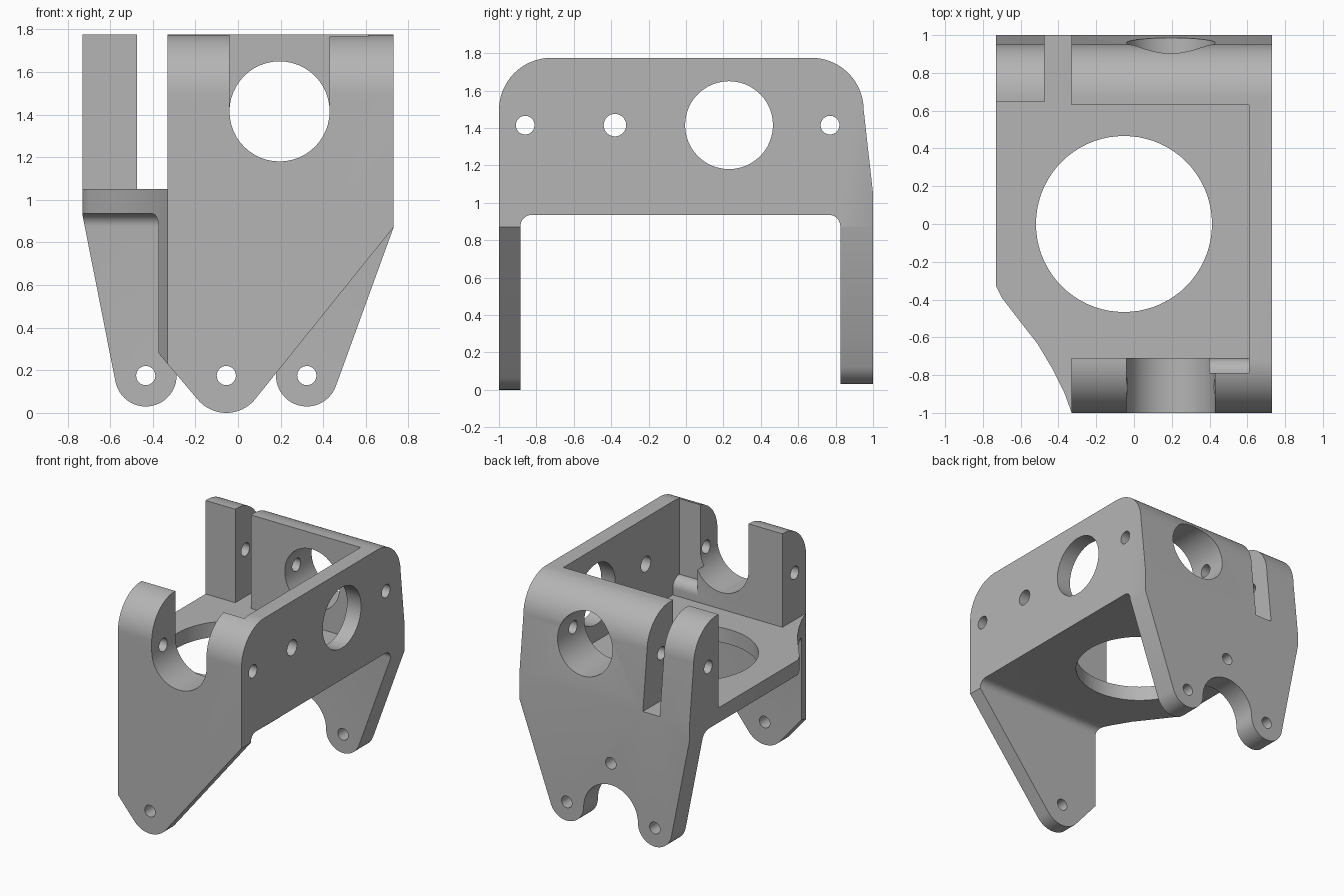
import bpy, bmesh
from math import sin, cos, pi, acos, atan2, hypot, radians
from mathutils import Vector

cube = bpy.data.objects.get("Cube")
if cube:
    bpy.data.objects.remove(cube, do_unlink=True)

grey = bpy.data.materials.new("machined_grey")
grey.use_nodes = True
colour = (0.46, 0.46, 0.46, 1)
grey.diffuse_color = colour
grey.node_tree.nodes["Principled BSDF"].inputs["Base Color"].default_value = colour


def arc(cx, cy, r, start, end, steps=24):
    """Points along an arc, angles in radians."""
    return [(cx + r * cos(start + (end - start) * i / steps),
             cy + r * sin(start + (end - start) * i / steps)) for i in range(steps + 1)]


def tangent(point, cx, cy, r, side):
    """Angle on a circle where a line from the point touches it."""
    dx, dy = point[0] - cx, point[1] - cy
    return atan2(dy, dx) + side * acos(r / hypot(dx, dy))


def prism(name, outline, axis, low, high):
    """Extrude a closed outline along an axis; its points use the other two axes in order."""
    def place(p, d):
        return {"x": (d, p[0], p[1]), "y": (p[0], d, p[1]), "z": (p[0], p[1], d)}[axis]
    bm = bmesh.new()
    face = bm.faces.new([bm.verts.new(place(p, low)) for p in outline])
    new = bmesh.ops.extrude_face_region(bm, geom=[face])["geom"]
    shift = Vector(place((0, 0), high - low))
    bmesh.ops.translate(bm, vec=shift, verts=[v for v in new if isinstance(v, bmesh.types.BMVert)])
    bmesh.ops.recalc_face_normals(bm, faces=bm.faces)
    mesh = bpy.data.meshes.new(name)
    bm.to_mesh(mesh)
    bm.free()
    obj = bpy.data.objects.new(name, mesh)
    bpy.context.collection.objects.link(obj)
    mesh.materials.append(grey)
    return obj


def disc(cx, cy, r, steps=48):
    return arc(cx, cy, r, 0, 2 * pi, steps)[:-1]


# Bracket body: side profile with rounded shoulders, legs and underside fillets
side = [(-1, -0.05)]
side += arc(-0.72, 1.495, 0.28, pi, pi / 2)
side += arc(0.67, 1.495, 0.28, pi / 2, 0)
side += [(1, 1.05), (1, -0.05), (0.825, -0.05)]
side += arc(0.765, 0.875, 0.06, 0, pi / 2, 8)
side += arc(-0.825, 0.875, 0.06, pi / 2, pi, 8)
side += [(-0.885, -0.05)]
body = prism("bracket_body", side, "x", -0.73, 0.73)

cutters = []


def cut(name, *args):
    cutters.append(prism(name + "_cutter", *args))


# Open interior, left front opening and rear slot above the base plate
cut("interior", [(0.61, -0.71), (0.61, 0.63), (-0.33, 0.63), (-0.33, 1.1), (-0.475, 1.1),
                 (-0.475, 0.645), (-1, 0.645), (-1, -1.1), (-0.33, -1.1), (-0.33, -0.71)],
    "z", 1.05, 2)

# Curved front left corner of the base plate
cut("corner", [(-0.75, -0.29), (-0.73, -0.33), (-0.7, -0.39), (-0.6, -0.52), (-0.51, -0.635),
               (-0.43, -0.77), (-0.37, -0.89), (-0.33, -1), (-0.3, -1.1), (-1, -1.1), (-1, -0.29)],
    "z", -0.2, 1.4)

# Front leg: one rounded lobe
near, far = (-0.5, 0.43), (0.75, 0.896)
lobe = (-0.055, 0.175, 0.175)
a, b = tangent(near, *lobe, 1), tangent(far, *lobe, -1)
while b < a:
    b += 2 * pi
cut("front_leg", [(-1, -0.2), (-1, 0.43), near] + arc(*lobe, a, b) + [far, (1, 0.896), (1, -0.2)],
    "y", -1.1, 0)

# Rear leg: two rounded lobes joined by an arch
near, far = (-0.75, 1.03), (0.75, 0.925)
left, right = (-0.433, 0.175, 0.145), (0.323, 0.175, 0.145)
a, b = tangent(near, *left, 1), tangent(far, *right, -1)
a, b = a % (2 * pi), b % (2 * pi)
b = b + 2 * pi if b < pi else b
rear = [(-1, -0.2), (-1, 1.03), near] + arc(*left, a, 2 * pi)
rear += arc(-0.055, 0.175, 0.233, pi, 0)[1:-1]
rear += arc(*right, pi, b) + [far, (1, 0.925), (1, -0.2)]
cut("rear_leg", rear, "y", 0, 1.1)

# U-shaped notch in the front wall and round window in the rear wall
cut("notch", [(-0.04, 2)] + arc(0.195, 1.415, 0.235, pi, 2 * pi) + [(0.43, 2)], "y", -1.1, -0.5)
cut("rear_window", disc(0.195, 1.415, 0.235), "y", 0.5, 1.1)

# Thinned front ear with a rounded ledge
cut("ledge", [(-0.79, 2), (-0.79, 1.18)] + arc(-0.79, 1.1, 0.08, pi / 2, 0, 10)[1:]
    + [(-0.6, 1.1), (-0.6, 2)], "x", 0.4, 0.61)

# Base opening, side wall window and cross holes
cut("base_opening", disc(-0.053, 0, 0.466, 72), "z", 0.5, 1.5)
for y, r in ((-0.86, 0.05), (-0.38, 0.06), (0.23, 0.235), (0.77, 0.05)):
    cut("cross_hole", disc(y, 1.415, r), "x", -1, 1)

# Pivot holes in the legs
cut("front_pivot", disc(-0.055, 0.175, 0.045, 32), "y", -1.1, -0.5)
for x, z in ((-0.433, 0.175), (0.323, 0.175), (-0.055, 0.575)):
    cut("rear_pivot", disc(x, z, 0.045, 32), "y", 0.5, 1.1)

# Carve the body, then drop the cutters
bpy.context.view_layer.objects.active = body
for cutter in cutters:
    cutter.hide_render = True
    mod = body.modifiers.new(cutter.name, "BOOLEAN")
    mod.operation = "DIFFERENCE"
    mod.solver = "EXACT"
    mod.object = cutter
    bpy.ops.object.modifier_apply(modifier=mod.name)
    bpy.data.objects.remove(cutter, do_unlink=True)

bpy.ops.object.select_all(action="DESELECT")
body.select_set(True)
bpy.ops.object.shade_smooth_by_angle(angle=radians(30))
